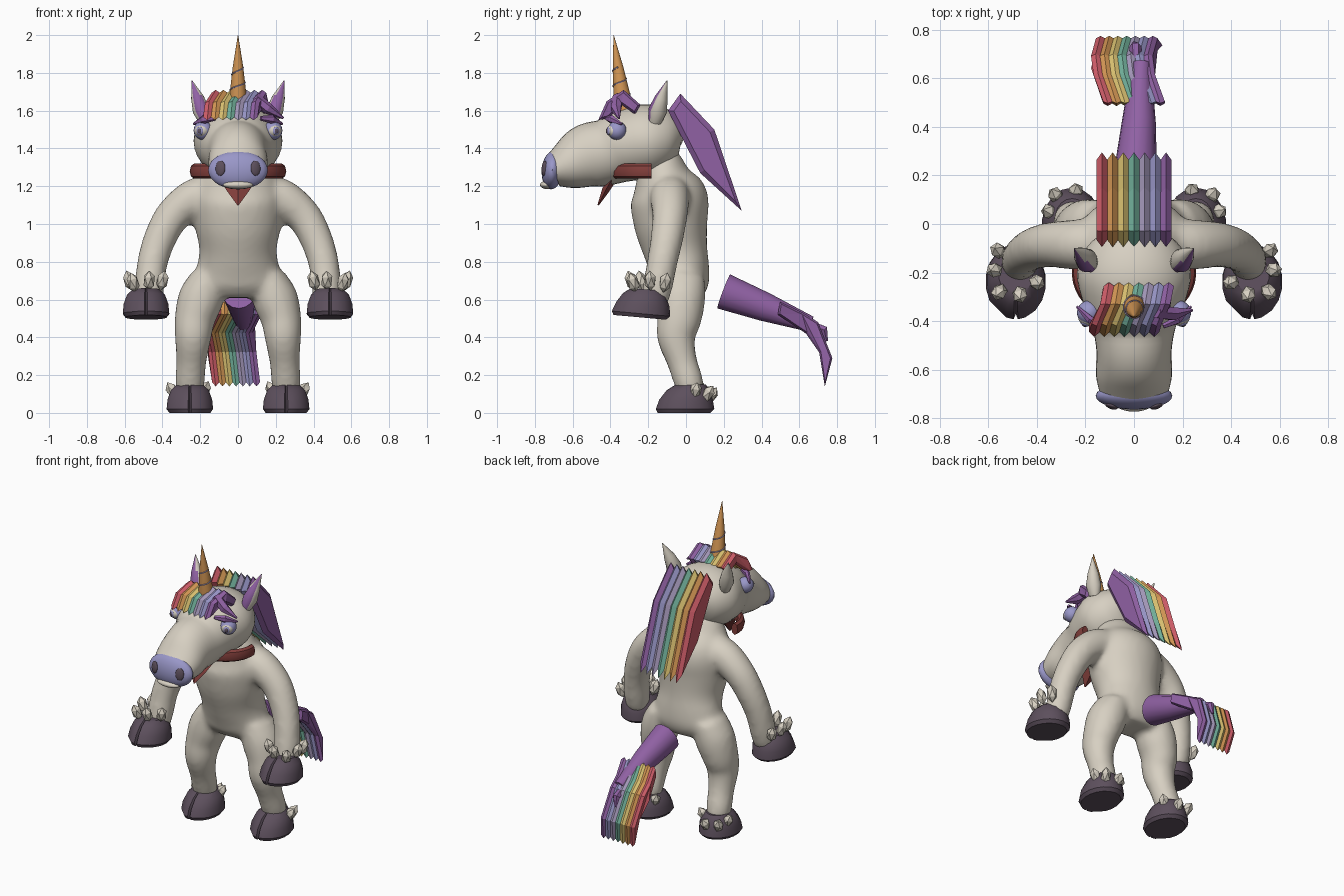
import bpy, bmesh, math
from mathutils import Vector, Matrix

if "Cube" in bpy.data.objects:
    bpy.data.objects.remove(bpy.data.objects["Cube"])

X, Y, Z = Vector((1, 0, 0)), Vector((0, 1, 0)), Vector((0, 0, 1))


def mat(name, r, g, b):
    m = bpy.data.materials.new(name)
    m.diffuse_color = (r, g, b, 1)
    m.use_nodes = True
    m.node_tree.nodes["Principled BSDF"].inputs["Base Color"].default_value = m.diffuse_color
    return m


cream = mat("cream", .68, .63, .54)
hoof_mat = mat("dark_mauve", .11, .08, .11)
lavender = mat("lavender", .32, .31, .58)
purple = mat("purple", .28, .12, .37)
red = mat("red", .62, .11, .14)
orange = mat("orange", .66, .31, .09)
yellow = mat("yellow", .72, .55, .17)
teal = mat("teal", .17, .44, .33)
lilac = mat("lilac", .38, .32, .50)
maroon = mat("maroon", .23, .05, .045)
rainbow = [red, orange, yellow, teal, lilac, lavender, purple]


def finish(bm, name, *mats, smooth=True):
    bmesh.ops.recalc_face_normals(bm, faces=bm.faces[:])
    me = bpy.data.meshes.new(name)
    bm.to_mesh(me)
    bm.free()
    ob = bpy.data.objects.new(name, me)
    bpy.context.collection.objects.link(ob)
    for m in mats:
        me.materials.append(m)
    if smooth:
        bpy.ops.object.select_all(action='DESELECT')
        ob.select_set(True)
        bpy.context.view_layer.objects.active = ob
        bpy.ops.object.shade_smooth_by_angle(angle=math.radians(40))
    return ob


def spline(rings, sub):
    """Catmull-Rom interpolation of rings (x, y, z, r1, r2)."""
    out = []
    for i in range(len(rings) - 1):
        p0, p1, p2 = rings[max(i - 1, 0)], rings[i], rings[i + 1]
        p3 = rings[min(i + 2, len(rings) - 1)]
        for k in range(sub):
            t = k / sub
            out.append([.5 * (2 * b + (c - a) * t + (2 * a - 5 * b + 4 * c - d) * t * t
                              + (3 * b - a - 3 * c + d) * t ** 3)
                        for a, b, c, d in zip(p0, p1, p2, p3)])
    return out + [rings[-1]]


def tube(bm, rings, n=24, ref=X, sub=1):
    """Skin elliptical rings that stand square to the path."""
    rings = spline(rings, sub)
    cs = [Vector(r[:3]) for r in rings]
    loops = []
    for i, r in enumerate(rings):
        t = (cs[min(i + 1, len(cs) - 1)] - cs[max(i - 1, 0)]).normalized()
        u = (ref - ref.dot(t) * t).normalized()
        v = t.cross(u)
        loops.append([bm.verts.new(cs[i] + u * r[3] * math.cos(a) + v * r[4] * math.sin(a))
                      for a in (2 * math.pi * k / n for k in range(n))])
    for a, b in zip(loops, loops[1:]):
        for k in range(n):
            bm.faces.new((a[k], a[(k + 1) % n], b[(k + 1) % n], b[k]))
    bm.faces.new(loops[0])
    bm.faces.new(loops[-1])


def tube_obj(name, m, rings, n=24, ref=X, sub=1, smooth=True):
    bm = bmesh.new()
    tube(bm, rings, n, ref, sub)
    return finish(bm, name, m, smooth=smooth)


def ball(name, m, loc, scale, rot=(0, 0, 0)):
    bm = bmesh.new()
    bmesh.ops.create_uvsphere(bm, u_segments=24, v_segments=14, radius=1)
    R = Matrix.Rotation(rot[2], 4, 'Z') @ Matrix.Rotation(rot[0], 4, 'X')
    bm.transform(Matrix.Translation(loc) @ R @ Matrix.Diagonal((*scale, 1)))
    return finish(bm, name, m)


# body: torso, arms and legs fused into one skin
bm = bmesh.new()
tube(bm, [(0, -.13, 1.40, .08, .05), (0, -.12, 1.34, .15, .1), (0, -.115, 1.25, .2, .15),
          (0, -.09, 1.14, .24, .205), (0, -.08, 1.0, .23, .195), (0, -.055, .86, .205, .17),
          (0, -.03, .75, .225, .155), (0, -.02, .67, .24, .14), (0, -.02, .61, .17, .1)], 32, X, 4)
for s in (-1, 1):
    tube(bm, [(s * x, y, z, r, r) for x, y, z, r in (
        (.08, -.08, 1.17, .10), (.22, -.085, 1.14, .105), (.34, -.085, 1.05, .094),
        (.41, -.1, .93, .087), (.452, -.125, .8, .081), (.468, -.15, .67, .079),
        (.472, -.17, .58, .07))], 24, Y, 4)
    tube(bm, [(s * x, y, z, a, b) for x, y, z, a, b in (
        (.16, -.02, .72, .09, .12), (.195, -.025, .61, .12, .128), (.228, -.035, .5, .108, .118),
        (.238, -.052, .4, .097, .102), (.247, -.02, .27, .08, .08), (.255, .015, .16, .078, .078),
        (.257, .03, .08, .06, .06))], 24, X, 4)
body = finish(bm, "body", cream)
rm = body.modifiers.new("fuse", 'REMESH')
rm.mode, rm.voxel_size, rm.use_smooth_shade = 'VOXEL', .018, True
sm = body.modifiers.new("soften", 'SMOOTH')
sm.factor, sm.iterations = .5, 8

# head and snout
tube_obj("head", cream, [
    (0, -.012, 1.45, .03, .03), (0, -.03, 1.455, .11, .09), (0, -.09, 1.455, .19, .155),
    (0, -.2, 1.44, .235, .197), (0, -.33, 1.41, .208, .188), (0, -.42, 1.38, .173, .175),
    (0, -.52, 1.36, .155, .17), (0, -.62, 1.315, .157, .135), (0, -.70, 1.285, .14, .09)], 32, X, 4)
ball("muzzle", lavender, (0, -.708, 1.285), (.158, .056, .102), (-.08, 0, 0))
ball("lower_lip", cream, (0, -.735, 1.207), (.08, .038, .022))
for s in (-1, 1):
    ball("nostril", hoof_mat, (s * .093, -.75, 1.295), (.027, .012, .04), (-.08, 0, s * .35))
    # eye: lid ball, white, iris and pupil, all facing forward and outward
    d = Vector((s * .35, -.93, -.05)).normalized()
    e = Vector((s * .185, -.365, 1.495))
    ball("eyelid", lavender, e, (.05, .05, .05))
    turn = (0, 0, s * .36)
    ball("eye_white", cream, e + d * .016, (.04, .04, .036), turn)
    ball("iris", lavender, e + d * .048, (.02, .011, .022), turn)
    ball("pupil", hoof_mat, e + d * .056, (.011, .006, .014), turn)
    tube_obj("brow", purple, [(s * .12, -.42, 1.56, .012, .012), (s * .18, -.395, 1.555, .024, .018),
                              (s * .235, -.34, 1.53, .006, .006)], 6, Z, 1, False)
    # ear with a coloured hollow on its front
    bm = bmesh.new()
    tube(bm, [(s * .175, -.165, 1.54, .03, .035), (s * .195, -.15, 1.60, .045, .05),
              (s * .215, -.13, 1.67, .034, .034), (s * .245, -.1, 1.76, .002, .002)], 16)
    bm.normal_update()
    bmesh.ops.recalc_face_normals(bm, faces=bm.faces[:])
    for f in bm.faces:
        f.material_index = int(f.normal.y < -.66)
    finish(bm, "ear", cream, purple)

# horn with a spiral thread
tube_obj("horn", orange, [(0, -.325, 1.57, .052, .055), (0, -.338, 1.67, .046, .046),
                          (0, -.36, 1.83, .028, .028), (0, -.383, 2.0, .001, .001)], 20)
thread = []
for i in range(49):
    t, a = i / 48, i / 48 * math.tau * 2
    r = .047 - .019 * t
    thread.append((r * math.cos(a), -.338 - .022 * t + r * math.sin(a), 1.67 + .16 * t, .004, .004))
tube_obj("horn_thread", lilac, thread, 5, Z)


def strand(name, m, prof, x0, w, inset):
    """Flat lock of hair: an outline with a ridged rim, side walls drawn in."""
    bm = bmesh.new()
    n = len(prof)
    P = [Vector(p[1:]) for p in prof]
    area = sum(P[i].x * P[(i + 1) % n].y - P[(i + 1) % n].x * P[i].y for i in range(n))
    sg = 1 if area > 0 else -1
    inner = []
    for i in range(n):
        a, b = (P[i] - P[i - 1]).normalized(), (P[(i + 1) % n] - P[i]).normalized()
        na, nb = Vector((-a.y, a.x)) * sg, Vector((-b.y, b.x)) * sg
        h = (na + nb).normalized()
        inner.append(P[i] + h * inset / max(h.dot(na), .45))
    rows = [[bm.verts.new((x0 + dx + p[0], q.x, q.y)) for p, q in zip(prof, pts)]
            for dx, pts in ((-w / 2, inner), (0, P), (w / 2, inner))]
    for a, b in zip(rows, rows[1:]):
        for k in range(n):
            bm.faces.new((a[k], a[(k + 1) % n], b[(k + 1) % n], b[k]))
    bm.faces.new(rows[0])
    bm.faces.new(rows[2])
    bmesh.ops.triangulate(bm, faces=[f for f in bm.faces if len(f.verts) > 4])
    finish(bm, name, m, smooth=False)


# rainbow hair: mane, forelock and tail
mane = [(0, -.095, 1.60), (0, -.03, 1.69), (0, .15, 1.50), (0, .295, 1.07), (0, .075, 1.27)]
forelock = [(-.045, -.465, 1.55), (-.035, -.42, 1.65), (0, -.33, 1.71), (.015, -.24, 1.63),
            (.01, -.27, 1.58), (0, -.34, 1.63), (-.045, -.41, 1.56)]
tail = [(.02, .497, .59), (-.02, .62, .53), (-.03, .70, .48), (-.01, .775, .29), (.01, .735, .14),
        (-.01, .705, .32), (-.03, .635, .42), (.02, .486, .52)]
for i, m in enumerate(rainbow):
    k = i - 3
    strand("mane_strand", m, mane, k * .044, .046, .026)
    strand("forelock_strand", m, forelock, .005 + k * .041, .043, .012)
    strand("tail_strand", m, tail, -.02 + k * .036, .038, .01)
tube_obj("side_lock", purple, [(.09, -.36, 1.67, .03, .03), (.16, -.37, 1.61, .03, .03),
                               (.24, -.355, 1.56, .006, .006)], 6, Z, 1, False)
tube_obj("tail_stem", purple, [(.005, .2, .643, .09, .096), (.02, .42, .56, .07, .076),
                               (.03, .66, .47, .04, .042)], 16)
tube_obj("tail_tuft", purple, [(.01, .66, .47, .02, .02), (.005, .73, .44, .025, .025),
                               (0, .745, .38, .008, .008)], 6, X, 1, False)

# neckerchief: band and hanging point
arc = [(.232 * math.sin(a), -.2 - .19 * math.cos(a), 1.28, .04, .024)
       for a in (math.radians(-95 + 190 * i / 24) for i in range(25))]
tube_obj("neck_band", maroon, arc, 8, Z)
tube_obj("neck_point", maroon, [(0, -.385, 1.25, .1, .025), (0, -.425, 1.18, .062, .02),
                                (0, -.465, 1.10, .004, .004)], 4, X, 1, False)


def hoof(name, loc, tilt, top):
    """Flared hoof with a cleft at the front."""
    bm = bmesh.new()
    angles = [-90, -86, -72] + list(range(-50, 231, 20))[:14] + [252, 266]
    loops = []
    for z, rx, ry, cy in ((0, .11, .14, -.01), (.02, .125, .155, -.005), (.07, .12, .142, 0),
                          (.12, .102, .115, top / 2), (.15, .07, .08, top)):
        ring = []
        for d in angles:
            q = .86 if d == -90 else 1
            a = math.radians(d)
            ring.append(bm.verts.new((rx * q * math.cos(a), cy + ry * q * math.sin(a), z)))
        loops.append(ring)
    n = len(angles)
    for a, b in zip(loops, loops[1:]):
        for k in range(n):
            bm.faces.new((a[k], a[(k + 1) % n], b[(k + 1) % n], b[k]))
    bm.faces.new(loops[0])
    bm.faces.new(loops[-1])
    bm.transform(Matrix.Translation(loc) @ Matrix.Rotation(tilt, 4, 'X'))
    finish(bm, name, hoof_mat)


def tuft(loc, out):
    """Faceted fur clump leaning outward."""
    bm = bmesh.new()
    bmesh.ops.create_icosphere(bm, subdivisions=1, radius=1)
    q = Vector((out[0], out[1], 1.3)).to_track_quat('Z', 'Y').to_matrix().to_4x4()
    bm.transform(Matrix.Translation(loc) @ q @ Matrix.Diagonal((.033, .033, .056, 1)))
    finish(bm, "fur_tuft", cream, smooth=False)


# hooves with fur tufts
foot_tufts = ((.345, .05, .115), (.32, .115, .10), (.24, .13, .09), (.18, .07, .12))
hand_tufts = ((.575, -.19, .70), (.555, -.28, .69), (.47, -.29, .70), (.40, -.24, .70), (.56, -.11, .69))
for s in (-1, 1):
    hoof("foot_hoof", (s * .255, 0, 0), 0, .025)
    hoof("hand_hoof", (s * .487, -.235, .505), -.09, .01)
    for x, y, z in foot_tufts:
        tuft((s * x, y, z), (s * (x - .255) * 9, (y - .02) * 9))
    for x, y, z in hand_tufts:
        tuft((s * x, y, z), (s * (x - .475) * 4, (y + .18) * 4))
